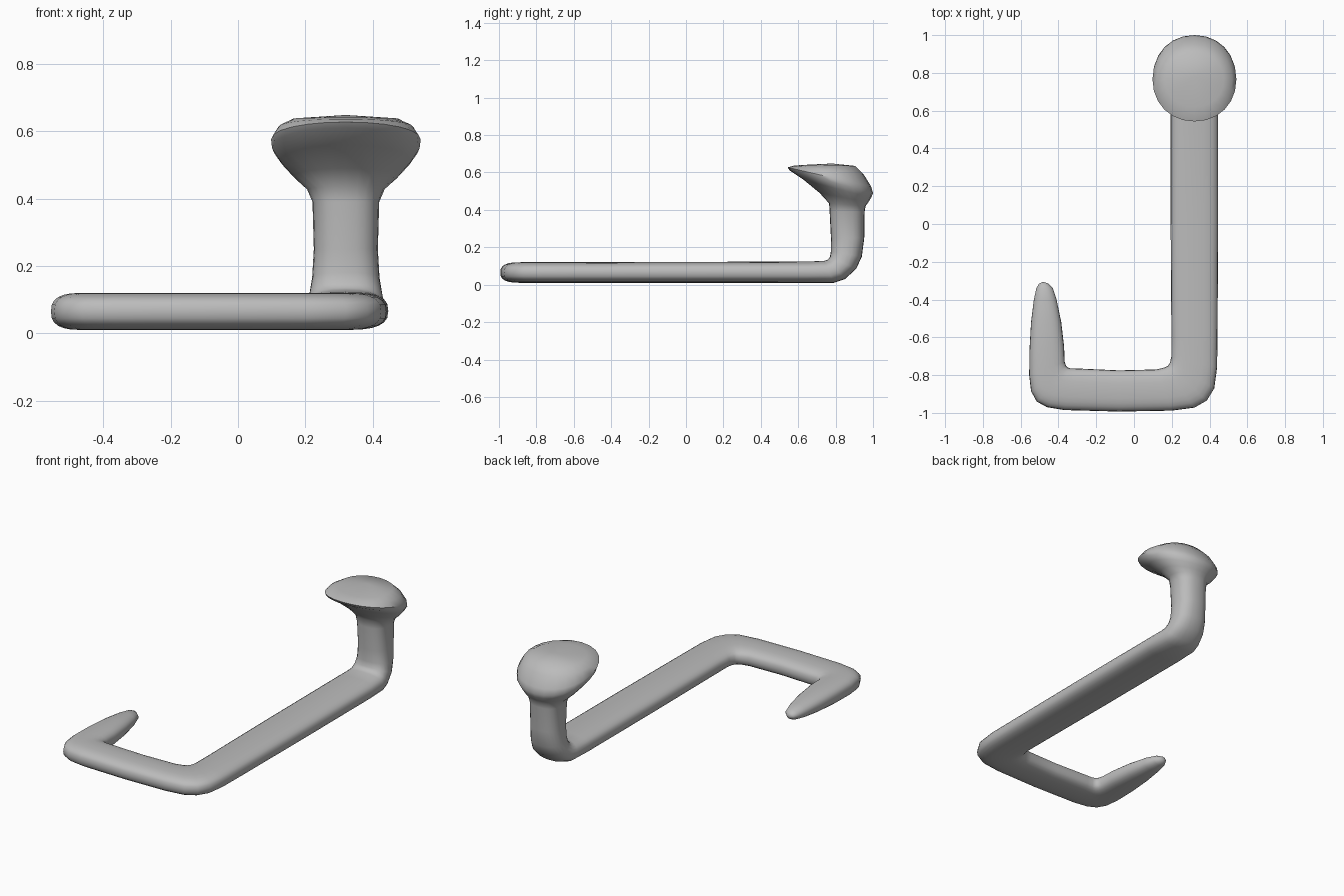
import bpy
import bmesh
from math import cos, sin, pi, copysign
from mathutils import Vector

old = bpy.data.objects.get("Cube")
if old:
    bpy.data.objects.remove(old, do_unlink=True)

SEGMENTS = 24
POST_X = 0.32
BAR_Z = 0.065

grey = bpy.data.materials.new("matte grey")
grey.use_nodes = True
grey.diffuse_color = (0.5, 0.5, 0.5, 1)
grey.node_tree.nodes["Principled BSDF"].inputs["Base Color"].default_value = (0.5, 0.5, 0.5, 1)


def flat_ring(inner, outer, half, power=2.7):
    """Section of the lying bar, from its inner to its outer edge."""
    a, b = Vector((*inner, BAR_Z)), Vector((*outer, BAR_Z))
    return (a + b) / 2, (b - a) / 2, Vector((0, 0, half)), power


def post_ring(front, back, half, power=2.0, x=POST_X):
    """Section of the post and head, from its front to its back edge."""
    a, b = Vector((x, *front)), Vector((x, *back))
    return (a + b) / 2, Vector((half, 0, 0)), (a - b) / 2, power


def ring_points(ring):
    centre, u, v, power = ring
    for i in range(SEGMENTS):
        t = 2 * pi * i / SEGMENTS
        c, s = cos(t), sin(t)
        yield (centre + u * copysign(abs(c) ** (2 / power), c)
               + v * copysign(abs(s) ** (2 / power), s))


def loft(name, rings, start, end):
    """Skin a row of sections and close both ends on a point."""
    bm = bmesh.new()
    rows = [[bm.verts.new(p) for p in ring_points(r)] for r in rings]
    for r, q in zip(rows, rows[1:]):
        for i in range(SEGMENTS):
            j = (i + 1) % SEGMENTS
            bm.faces.new((r[i], r[j], q[j], q[i]))
    for row, tip in ((rows[0], start), (rows[-1], end)):
        apex = bm.verts.new(tip)
        for i in range(SEGMENTS):
            bm.faces.new((row[i], row[(i + 1) % SEGMENTS], apex))
    bmesh.ops.recalc_face_normals(bm, faces=bm.faces)
    mesh = bpy.data.meshes.new(name)
    bm.to_mesh(mesh)
    bm.free()
    obj = bpy.data.objects.new(name, mesh)
    bpy.context.collection.objects.link(obj)
    mesh.materials.append(grey)
    bpy.ops.object.select_all(action='DESELECT')
    obj.select_set(True)
    bpy.context.view_layer.objects.active = obj
    bpy.ops.object.shade_smooth_by_angle(angle=0.75)
    return obj


# Tapered tip, from its point back to the arm
tip = [
    flat_ring((-0.455, -0.315), (-0.502, -0.315), 0.018, 2),
    flat_ring((-0.43, -0.34), (-0.517, -0.34), 0.03, 2),
    flat_ring((-0.41, -0.40), (-0.53, -0.40), 0.04, 2.2),
    flat_ring((-0.385, -0.52), (-0.545, -0.52), 0.05, 2.4),
    flat_ring((-0.37, -0.65), (-0.553, -0.66), 0.054),
]

# Two bends of the hook joined by the cross arm
hook = [
    flat_ring((-0.367, -0.73), (-0.555, -0.80), 0.055),
    flat_ring((-0.36, -0.75), (-0.545, -0.885), 0.055),
    flat_ring((-0.35, -0.76), (-0.515, -0.94), 0.055),
    flat_ring((-0.335, -0.765), (-0.46, -0.97), 0.055),
    flat_ring((-0.30, -0.765), (-0.37, -0.985), 0.055),
    flat_ring((-0.08, -0.775), (-0.08, -0.993), 0.055),
    flat_ring((0.12, -0.77), (0.20, -0.988), 0.055),
    flat_ring((0.16, -0.76), (0.32, -0.972), 0.055),
    flat_ring((0.18, -0.75), (0.385, -0.935), 0.055),
    flat_ring((0.19, -0.735), (0.425, -0.87), 0.055),
    flat_ring((0.198, -0.70), (0.44, -0.76), 0.055),
]

# Long bar, rising through a bend into the post
stem = [
    post_ring((-0.60, 0.12), (-0.60, 0.01), 0.122, 2.7),
    post_ring((0.00, 0.122), (0.00, 0.01), 0.126, 2.7),
    post_ring((0.66, 0.124), (0.64, 0.01), 0.126, 2.7),
    post_ring((0.74, 0.128), (0.79, 0.01), 0.122, 2.6),
    post_ring((0.76, 0.135), (0.85, 0.03), 0.115, 2.5),
    post_ring((0.77, 0.15), (0.91, 0.085), 0.108, 2.4),
    post_ring((0.775, 0.18), (0.94, 0.15), 0.10, 2.4),
    post_ring((0.775, 0.25), (0.953, 0.25), 0.095, 2.4),
    post_ring((0.768, 0.39), (0.955, 0.39), 0.099, 2.4),
]

# Flared head with a tilted rim and a nearly flat top
head = [
    post_ring((0.765, 0.435), (0.96, 0.42), 0.115, 2.2),
    post_ring((0.715, 0.49), (0.975, 0.44), 0.155),
    post_ring((0.63, 0.56), (0.99, 0.465), 0.195),
    post_ring((0.555, 0.61), (1.0, 0.49), 0.219, 2.1),
    post_ring((0.543, 0.627), (0.99, 0.525), 0.222, 2.1),
    post_ring((0.575, 0.636), (0.95, 0.59), 0.20, 2.1),
    post_ring((0.62, 0.64), (0.905, 0.635), 0.155, 2.1),
]

loft("wall_hook", tip + hook + stem + head,
     (-0.48, -0.306, BAR_Z), (POST_X, 0.78, 0.648))
